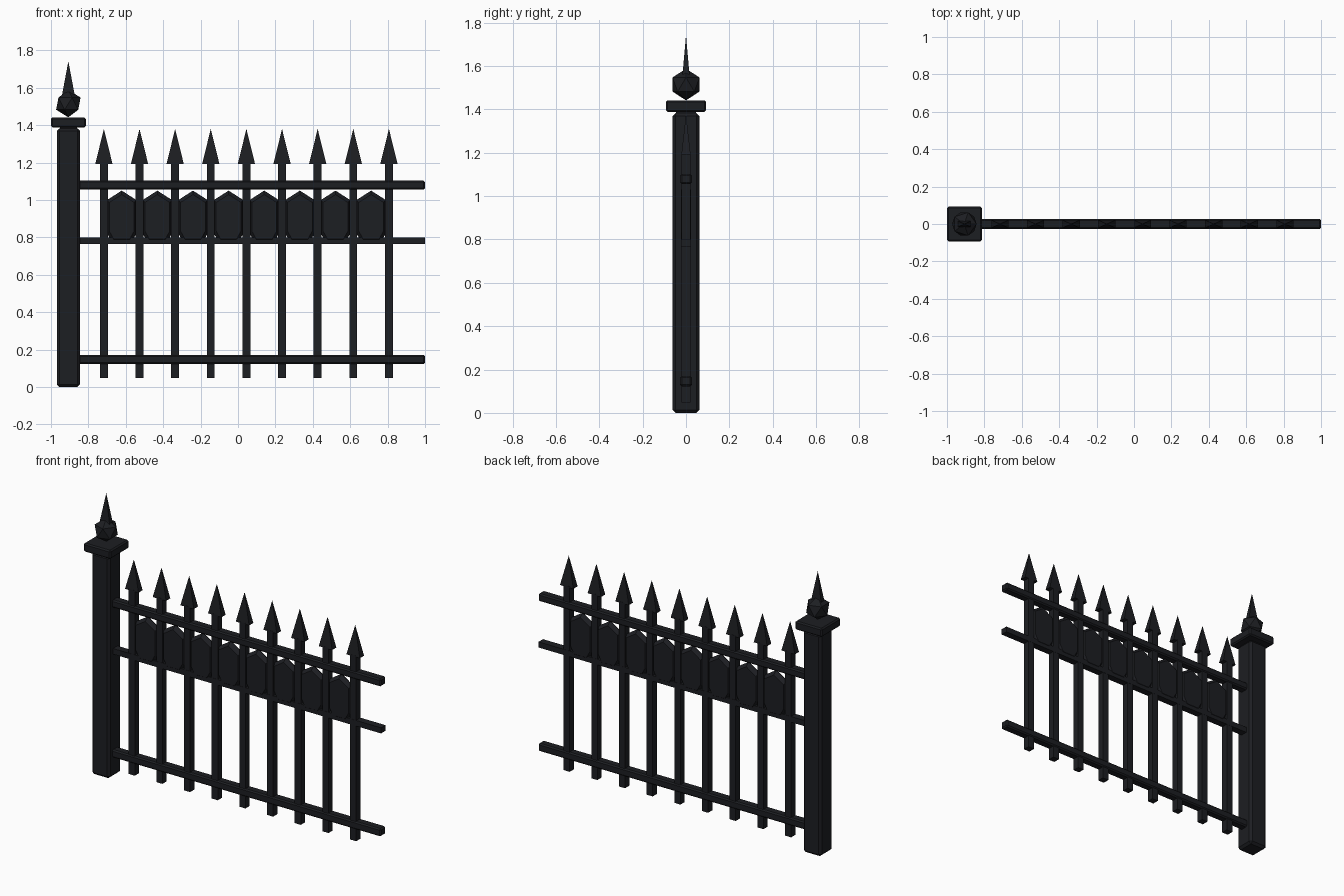
import bpy, math
from mathutils import Matrix

if "Cube" in bpy.data.objects:
    bpy.data.objects.remove(bpy.data.objects["Cube"])

# shared dark iron material
iron = bpy.data.materials.new("dark_iron")
iron.diffuse_color = (0.012, 0.013, 0.016, 1)
iron.use_nodes = True
iron.node_tree.nodes["Principled BSDF"].inputs["Base Color"].default_value = iron.diffuse_color

def finish(ob, name, bevel=0):
    ob.name = name
    ob.data.materials.append(iron)
    if bevel:
        m = ob.modifiers.new("bevel", 'BEVEL')
        m.width = bevel
        m.segments = 1
    return ob

def box(name, x0, x1, hy, z0, z1, bevel=0):
    bpy.ops.mesh.primitive_cube_add(size=1, location=((x0 + x1) / 2, 0, (z0 + z1) / 2))
    ob = bpy.context.object
    ob.data.transform(Matrix.Diagonal((x1 - x0, 2 * hy, z1 - z0, 1)))
    return finish(ob, name, bevel)

def spike(name, x, hx, hy, z0, z1):
    # flattened four-sided pyramid
    bpy.ops.mesh.primitive_cone_add(vertices=4, radius1=math.sqrt(2), radius2=0,
                                    depth=z1 - z0, location=(x, 0, (z0 + z1) / 2))
    ob = bpy.context.object
    ob.data.transform(Matrix.Diagonal((hx, hy, 1, 1)) @ Matrix.Rotation(math.pi / 4, 4, 'Z'))
    return finish(ob, name)

def gem_panel(name, x):
    # pointed plate: full outline at mid depth, smaller outline front and back
    half = [(0, 1.05), (0.078, 1.0), (0.078, 0.82), (0.05, 0.77)]
    outline = half + [(-px, pz) for px, pz in reversed(half[1:])]
    n, zc = len(outline), 0.91
    verts = []
    for y, s in ((-0.024, 0.85), (0, 1), (0.024, 0.85)):
        verts += [(px * s, y, zc + (pz - zc) * s) for px, pz in outline]
    faces = [tuple(reversed(range(n))), tuple(range(2 * n, 3 * n))]
    for r in (0, n):
        for i in range(n):
            j = (i + 1) % n
            faces.append((r + i, r + j, r + n + j, r + n + i))
    me = bpy.data.meshes.new(name)
    me.from_pydata(verts, [], faces)
    ob = bpy.data.objects.new(name, me)
    ob.location.x = x
    bpy.context.collection.objects.link(ob)
    return finish(ob, name)

# post with cap and finial
PX = -0.907
box("post", PX - 0.062, PX + 0.062, 0.062, 0, 1.383, 0.014)
box("post_cap", -1.0, PX + 0.093, 0.093, 1.388, 1.442, 0.008)
box("cap_neck", PX - 0.045, PX + 0.045, 0.045, 1.37, 1.40)
bpy.ops.mesh.primitive_ico_sphere_add(subdivisions=1, radius=0.073, location=(PX, 0, 1.515))
finish(bpy.context.object, "finial_ball")
spike("finial_spike", PX, 0.036, 0.017, 1.55, 1.742)

# horizontal rails
box("top_rail", -0.88, 1.0, 0.027, 1.055, 1.103, 0.008)
box("middle_rail", -0.88, 1.0, 0.022, 0.765, 0.8)
box("bottom_rail", -0.88, 1.0, 0.027, 0.122, 0.171, 0.008)

# pickets with spear tips and the panels between them
STEP = 0.1905
for i in range(9):
    x = -0.717 + i * STEP
    box(f"picket_{i}", x - 0.021, x + 0.021, 0.021, 0.048, 1.2)
    spike(f"picket_tip_{i}", x, 0.046, 0.021, 1.193, 1.38)
    if i < 8:
        gem_panel(f"panel_{i}", x + STEP / 2)
